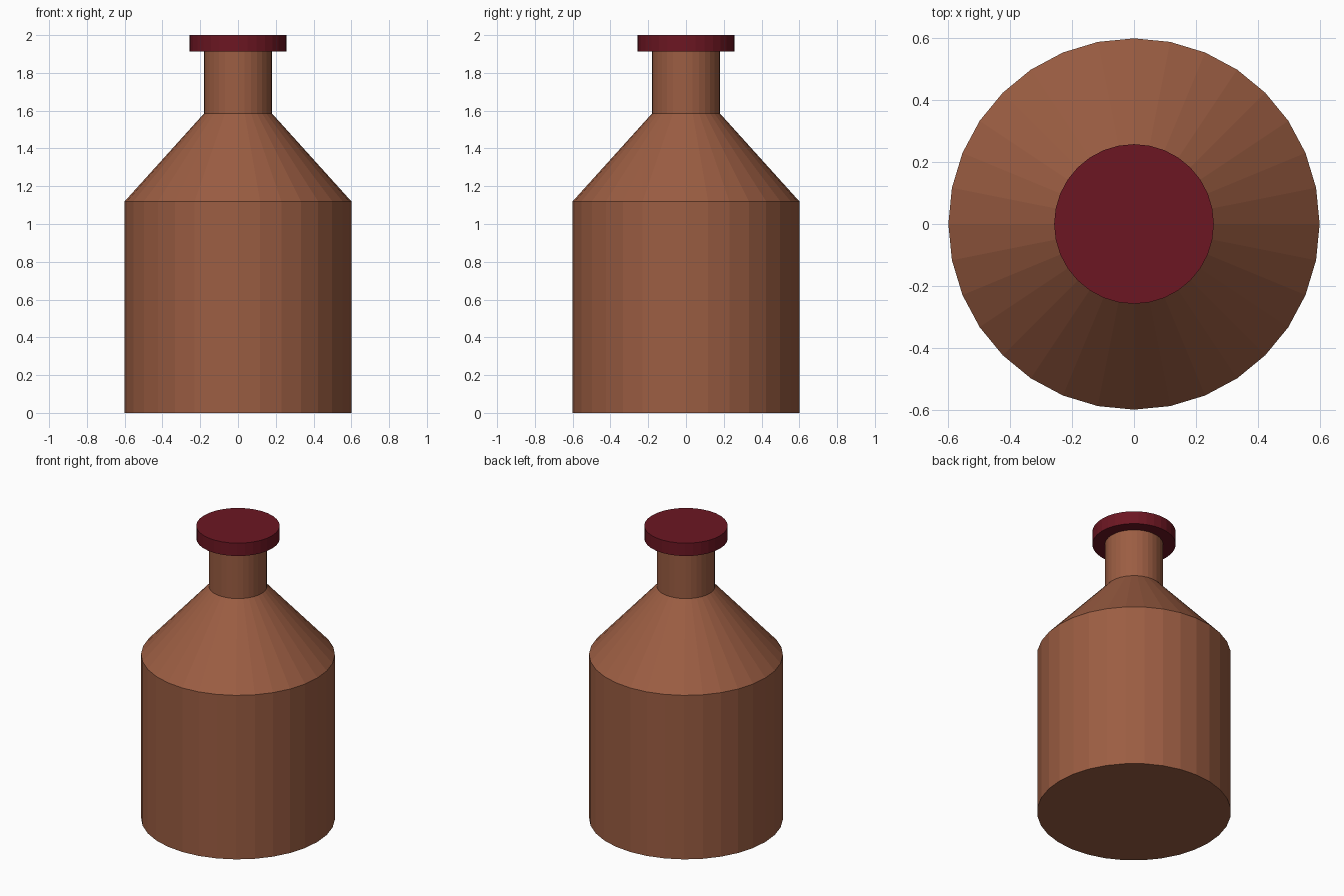
import bpy, bmesh, math

if "Cube" in bpy.data.objects:
    bpy.data.objects.remove(bpy.data.objects["Cube"])

SIDES = 32


def material(name, color):
    m = bpy.data.materials.new(name)
    m.diffuse_color = (*color, 1.0)
    m.use_nodes = True
    m.node_tree.nodes["Principled BSDF"].inputs["Base Color"].default_value = m.diffuse_color
    return m


def lathe(name, profile, mat):
    """Closed flat-shaded solid of revolution from (radius, z) points."""
    bm = bmesh.new()
    rings = [[bm.verts.new((r * math.cos(2 * math.pi * i / SIDES),
                            r * math.sin(2 * math.pi * i / SIDES), z))
              for i in range(SIDES)] for r, z in profile]
    for lo, hi in zip(rings, rings[1:]):
        for i in range(SIDES):
            j = (i + 1) % SIDES
            bm.faces.new((lo[i], lo[j], hi[j], hi[i]))
    bm.faces.new(rings[0][::-1])
    bm.faces.new(rings[-1])
    mesh = bpy.data.meshes.new(name)
    bm.to_mesh(mesh)
    bm.free()
    mesh.materials.append(mat)
    obj = bpy.data.objects.new(name, mesh)
    bpy.context.collection.objects.link(obj)
    return obj


brown = material("brown_glass", (0.33, 0.11, 0.055))
red = material("dark_red", (0.15, 0.008, 0.016))

# Bottle: straight body, conical shoulder, narrow neck
lathe("bottle", [(0.60, 0.0), (0.60, 1.12), (0.18, 1.585), (0.18, 1.912)], brown)

# Cap: flat disc on the neck
lathe("cap", [(0.258, 1.912), (0.258, 2.0)], red)
